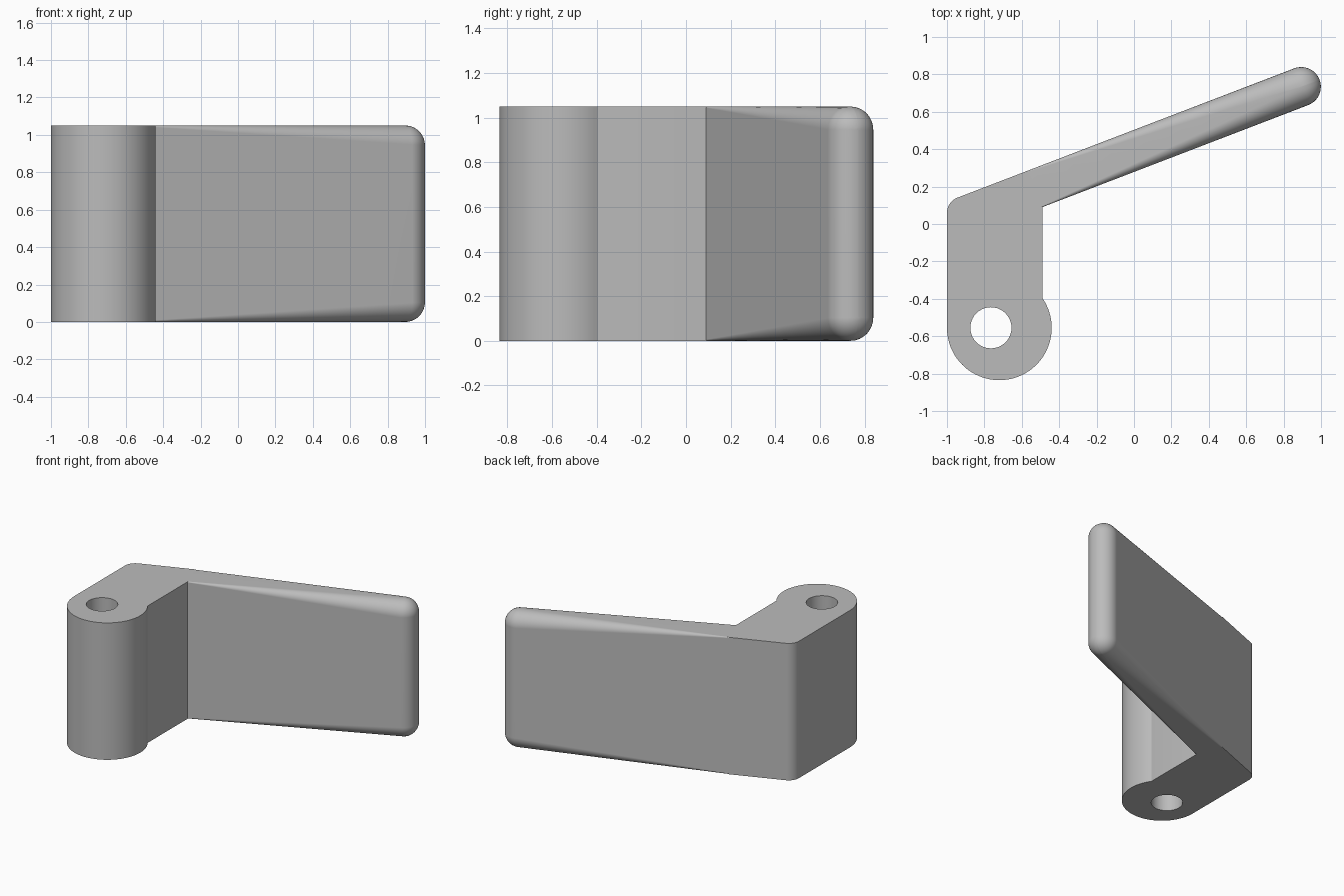
import bpy, bmesh
from math import sin, cos, pi, radians, hypot, atan2
from mathutils import Vector

cube = bpy.data.objects.get("Cube")
if cube:
    bpy.data.objects.remove(cube, do_unlink=True)

HEIGHT = 1.05
TIP = Vector((0.894, 0.734))              # centre of the rounded paddle end
HALF = 0.105                              # half of the paddle thickness
ANGLE = radians(21)
ALONG = Vector((cos(ANGLE), sin(ANGLE)))
ACROSS = Vector((-sin(ANGLE), cos(ANGLE)))
INNER_X = -0.49

grey = bpy.data.materials.new("plain grey")
grey.use_nodes = True
grey.diffuse_color = (0.5, 0.5, 0.5, 1)
grey.node_tree.nodes["Principled BSDF"].inputs["Base Color"].default_value = (0.5, 0.5, 0.5, 1)


def arc(cx, cy, r, a0, a1, n):
    return [(cx + r * cos(a0 + (a1 - a0) * i / n), cy + r * sin(a0 + (a1 - a0) * i / n))
            for i in range(n + 1)]


def loft(name, rings):
    """Skin a list of equal-length closed rings and cap both ends."""
    bm = bmesh.new()
    rows = [[bm.verts.new(p) for p in ring] for ring in rings]
    n = len(rows[0])
    for a, b in zip(rows, rows[1:]):
        for i in range(n):
            j = (i + 1) % n
            bm.faces.new((a[i], a[j], b[j], b[i]))
    bm.faces.new(rows[0][::-1])
    bm.faces.new(rows[-1])
    bmesh.ops.recalc_face_normals(bm, faces=bm.faces)
    mesh = bpy.data.meshes.new(name)
    bm.to_mesh(mesh)
    bm.free()
    mesh.materials.append(grey)
    obj = bpy.data.objects.new(name, mesh)
    bpy.context.collection.objects.link(obj)
    return obj


def prism(name, outline, z0, z1):
    return loft(name, [[(x, y, z) for x, y in outline] for z in (z0, z1)])


def select(obj):
    bpy.ops.object.select_all(action="DESELECT")
    obj.select_set(True)
    bpy.context.view_layer.objects.active = obj


def finish(obj):
    select(obj)
    bpy.ops.object.shade_smooth_by_angle(angle=radians(32))
    mod = obj.modifiers.new("Weighted normals", "WEIGHTED_NORMAL")
    mod.keep_sharp = True


# Where the paddle leaves the hinge block
front_off = TIP - ACROSS * HALF
start = (front_off.x - INNER_X) / ALONG.x
front_root = front_off - ALONG * start
back_root = front_root + ACROSS * HALF * 2

# Hinge block: round barrel, straight neck, rounded outer corner
BX, BY, BR = -0.72, -0.555, 0.28
meet = atan2((BR ** 2 - (INNER_X - BX) ** 2) ** 0.5, INNER_X - BX)
corner_y = back_root.y + (-1 - back_root.x) * ALONG.y / ALONG.x
fillet = 0.087
corner_cy = corner_y - fillet / cos(ANGLE) + fillet * ALONG.y / ALONG.x
outline = arc(BX, BY, BR, -pi, meet, 48)
outline += [tuple(front_root), tuple(back_root)]
outline += arc(-1 + fillet, corner_cy, fillet, pi / 2 + ANGLE, pi, 10)
hinge = prism("hinge_block", outline, 0, HEIGHT)

# Pin hole through the barrel
cutter = prism("pin_hole_cutter", arc(-0.765, BY, 0.11, 0, 2 * pi, 40)[:-1], -0.1, HEIGHT + 0.1)
cutter.hide_render = True
hole = hinge.modifiers.new("Pin hole", "BOOLEAN")
hole.object = cutter
hole.operation = "DIFFERENCE"
hole.solver = "EXACT"
select(hinge)
bpy.ops.object.modifier_apply(modifier=hole.name)
bpy.data.objects.remove(cutter, do_unlink=True)
finish(hinge)


# Paddle: edge rounding grows from the root to a fully round tip
def section(s, w, r, inset):
    ring = []
    z0, z1 = inset, HEIGHT - inset
    corners = ((w - r, z1 - r), (r - w, z1 - r), (r - w, z0 + r), (w - r, z0 + r))
    for k, (u, z) in enumerate(corners):
        for pu, pz in arc(u, z, r, k * pi / 2, (k + 1) * pi / 2, 8):
            p = TIP + ALONG * s + ACROSS * pu
            ring.append((p.x, p.y, pz))
    return ring


rings = []
for i in range(9):
    t = i / 8
    rings.append(section(-start * (1 - t), HALF, 0.006 + (HALF - 0.008) * t, 0))
for i in range(1, 13):
    a = min(pi / 2 * i / 12, pi / 2 - 0.02)
    w = HALF * cos(a)
    rings.append(section(HALF * sin(a), w, w * 0.98, HALF - w))
finish(loft("paddle", rings))
